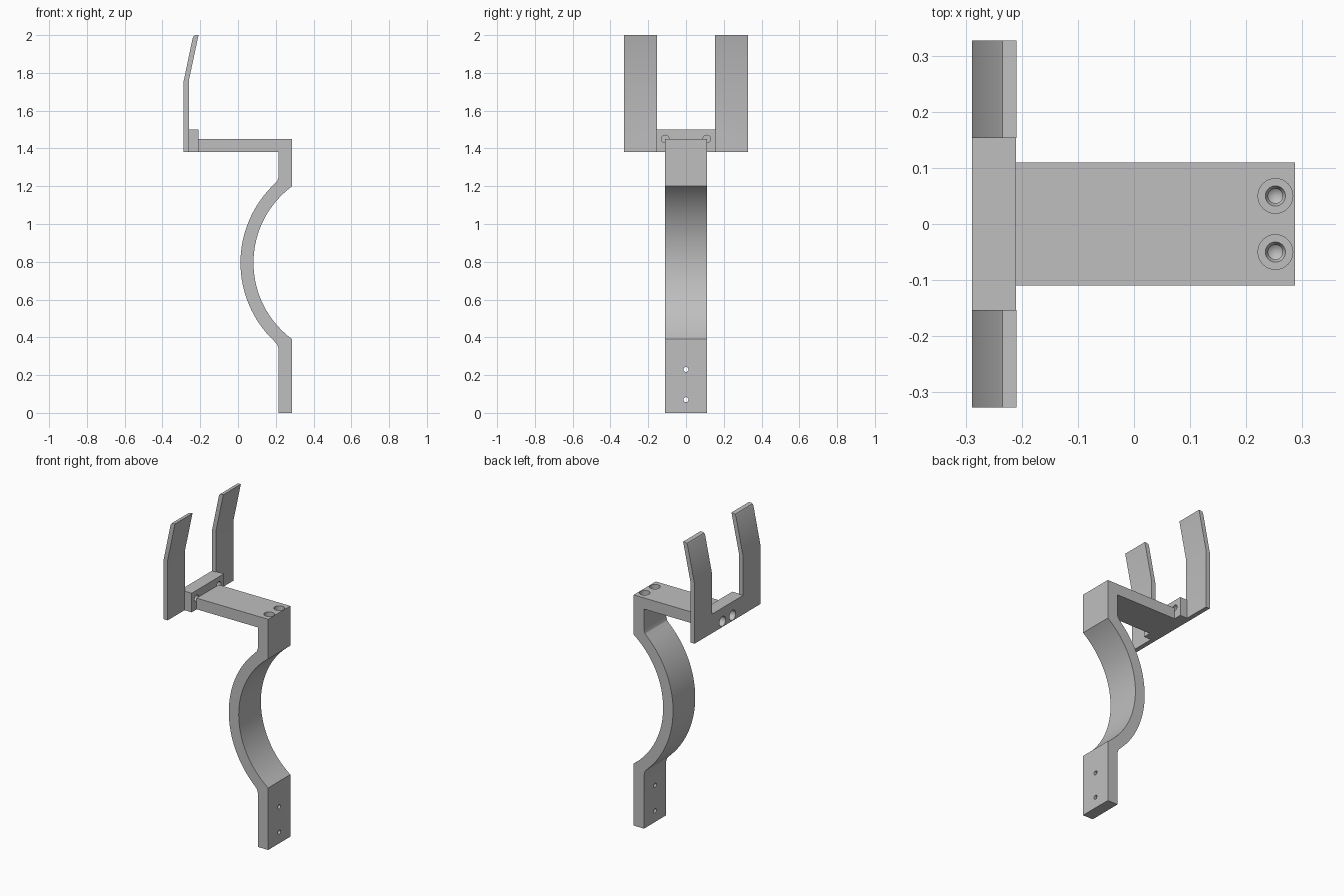
import bpy, bmesh, math
from mathutils import Matrix, Vector

if "Cube" in bpy.data.objects:
    bpy.data.objects.remove(bpy.data.objects["Cube"], do_unlink=True)

grey = bpy.data.materials.new("plain_grey")
grey.use_nodes = True
GREY = (0.52, 0.52, 0.52, 1)
grey.diffuse_color = GREY
grey.node_tree.nodes["Principled BSDF"].inputs["Base Color"].default_value = GREY


def finish(name, bm):
    bmesh.ops.remove_doubles(bm, verts=bm.verts, dist=1e-5)
    bmesh.ops.recalc_face_normals(bm, faces=bm.faces)
    mesh = bpy.data.meshes.new(name)
    bm.to_mesh(mesh)
    bm.free()
    mesh.materials.append(grey)
    obj = bpy.data.objects.new(name, mesh)
    bpy.context.collection.objects.link(obj)
    return obj


def extrude_profile(name, points, half_width):
    """Extrude an (x, z) outline along y, symmetric about y = 0."""
    bm = bmesh.new()
    face = bm.faces.new([bm.verts.new((x, -half_width, z)) for x, z in points])
    new = bmesh.ops.extrude_face_region(bm, geom=[face])["geom"]
    moved = [v for v in new if isinstance(v, bmesh.types.BMVert)]
    bmesh.ops.translate(bm, verts=moved, vec=(0, 2 * half_width, 0))
    return finish(name, bm)


def block(name, x0, x1, half_width, z0, z1):
    return extrude_profile(name, [(x0, z0), (x1, z0), (x1, z1), (x0, z1)], half_width)


def drill(name, profile, start, direction):
    """Stepped drill shape: (radius, depth) pairs turned about its direction."""
    bm = bmesh.new()
    verts = [bm.verts.new((r, 0, d)) for r, d in profile]
    edges = [bm.edges.new(pair) for pair in zip(verts, verts[1:])]
    bmesh.ops.spin(bm, geom=verts + edges, cent=(0, 0, 0), axis=(0, 0, 1),
                   angle=2 * math.pi, steps=32)
    turn = Vector(direction).to_track_quat('Z', 'Y').to_matrix().to_4x4()
    bmesh.ops.transform(bm, matrix=Matrix.Translation(start) @ turn, verts=bm.verts)
    obj = finish(name, bm)
    obj.hide_render = True
    return obj


def cut(obj, cutters):
    bpy.context.view_layer.objects.active = obj
    for cutter in cutters:
        mod = obj.modifiers.new("cut", 'BOOLEAN')
        mod.operation = 'DIFFERENCE'
        mod.solver = 'EXACT'
        mod.object = cutter
        bpy.ops.object.modifier_apply(modifier=mod.name)


def arc(radius, z_from, z_to, steps=32):
    """Arc points on the curved section, between two heights."""
    cx, cz = 0.585, 0.795
    a0 = math.asin((z_from - cz) / radius)
    a1 = math.asin((z_to - cz) / radius)
    angles = [a0 + (a1 - a0) * i / steps for i in range(steps + 1)]
    return [(cx - radius * math.cos(a), cz + radius * math.sin(a)) for a in angles]


# Main bracket: foot, curved section, column and horizontal arm
BACK, FRONT = -0.289, 0.287
outline = [(0.215, 0), (FRONT, 0)]
outline += arc(0.503, 0.39, 1.20)
outline += [(FRONT, 1.45), (-0.21, 1.45), (-0.21, 1.38), (0.215, 1.38),
            (0.215, 1.25), (0.208, 1.228)]
outline += arc(0.572, 1.21, 0.38)
outline += [(0.208, 0.362), (0.215, 0.34)]
bracket = extrude_profile("curved_bracket", outline, 0.11)

# Fork: bent plate with the space between the prongs removed
fork = extrude_profile("fork_plate", [
    (BACK, 1.38), (-0.26, 1.38), (-0.26, 1.76), (-0.209, 2.0), (-0.222, 2.0),
    (-0.234, 1.996), (-0.24, 1.985), (BACK, 1.75)], 0.327)
gap = block("fork_gap_cutter", -0.5, 0, 0.153, 1.5, 2.2)
gap.hide_render = True

# Mounting block between fork and arm
mount = block("fork_mount", -0.26, -0.21, 0.16, 1.38, 1.5)

# Screw holes
bore = [(0, -0.01), (0.031, -0.01), (0.031, 0.045), (0.018, 0.045),
        (0.013, 0.055), (0.013, 0.15), (0, 0.16)]
pin = [(0, -0.01), (0.02, -0.01), (0.02, 0.045), (0, 0.045)]
through = [(0, -0.1), (0.013, -0.1), (0.013, 0.2), (0, 0.2)]
top_bores, back_bores, pins = [], [], []
for side in (-1, 1):
    top_bores.append(drill("top_bore", bore, (0.252, side * 0.05, 1.45), (0, 0, -1)))
    back_bores.append(drill("back_bore", bore, (BACK, side * 0.05, 1.415), (1, 0, 0)))
    pins.append(drill("pin_hole", pin, (-0.21, side * 0.11, 1.45), (-1, 0, 0)))
foot_holes = [drill("foot_hole", through, (FRONT, 0, z), (-1, 0, 0)) for z in (0.07, 0.23)]

cut(bracket, top_bores + back_bores + foot_holes)
cut(fork, [gap] + back_bores)
cut(mount, back_bores + pins)
for cutter in [gap] + top_bores + back_bores + pins + foot_holes:
    bpy.data.objects.remove(cutter, do_unlink=True)

# Smooth the curved walls, keep the edges sharp
bpy.ops.object.select_all(action='DESELECT')
for obj in (bracket, fork, mount):
    obj.select_set(True)
bpy.context.view_layer.objects.active = bracket
bpy.ops.object.shade_smooth_by_angle(angle=math.radians(20))
